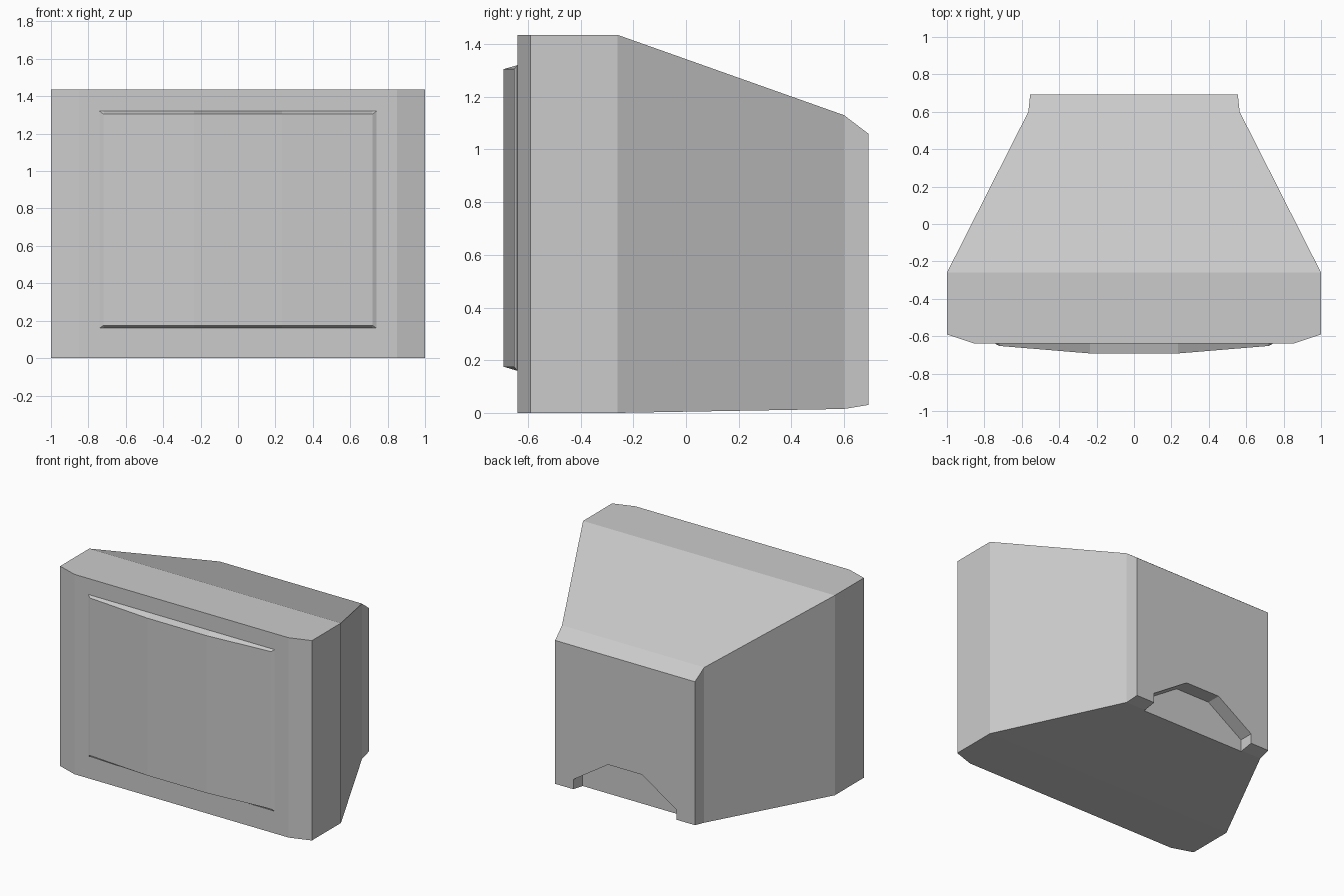
import bpy
import bmesh

cube = bpy.data.objects.get("Cube")
if cube:
    bpy.data.objects.remove(cube, do_unlink=True)

grey = bpy.data.materials.new("casing grey")
grey.use_nodes = True
GREY = (0.6, 0.6, 0.6, 1)
grey.diffuse_color = GREY
grey.node_tree.nodes["Principled BSDF"].inputs["Base Color"].default_value = GREY


def loft(name, rings):
    """Join rings of equal length into a closed, flat-shaded solid."""
    bm = bmesh.new()
    loops = [[bm.verts.new(p) for p in ring] for ring in rings]
    for a, b in zip(loops, loops[1:]):
        for i in range(len(a)):
            j = (i + 1) % len(a)
            bm.faces.new((a[i], a[j], b[j], b[i]))
    bm.faces.new(loops[0])
    bm.faces.new(loops[-1])
    bmesh.ops.recalc_face_normals(bm, faces=bm.faces)
    mesh = bpy.data.meshes.new(name)
    bm.to_mesh(mesh)
    bm.free()
    obj = bpy.data.objects.new(name, mesh)
    bpy.context.collection.objects.link(obj)
    mesh.materials.append(grey)
    return obj


def rectangle(y, half, low, high):
    return [(-half, y, low), (half, y, low), (half, y, high), (-half, y, high)]


# Casing: bevelled front, straight band, then a taper to the back panel
casing = loft("casing", [
    rectangle(-0.64, 0.85, 0, 1.435),
    rectangle(-0.59, 1.0, 0, 1.435),
    rectangle(-0.26, 1.0, 0, 1.435),
    rectangle(0.60, 0.565, 0.015, 1.13),
    rectangle(0.692, 0.555, 0.03, 1.06),
])

# Arched recess at the bottom of the back panel
arch = [(-0.41, -0.1), (-0.41, 0.10), (-0.135, 0.28),
        (0.135, 0.28), (0.41, 0.10), (0.41, -0.1)]
cutter = loft("recess_cutter", [[(x, y, z) for x, z in arch] for y in (0.59, 0.8)])
cutter.hide_render = True
cut = casing.modifiers.new("recess", "BOOLEAN")
cut.operation = "DIFFERENCE"
cut.solver = "EXACT"
cut.object = cutter
bpy.context.view_layer.objects.active = casing
bpy.ops.object.modifier_apply(modifier=cut.name)
bpy.data.objects.remove(cutter, do_unlink=True)

# Screen: three upright facets bulging forward, with a bevelled rim.
# Each ring is an upright slice (y back, y front, inset) across the width.
def slice_at(x, front, low, high):
    back = -0.63
    inset = 0.015 if front < -0.641 else 0
    return [(x, back, low), (x, -0.64, low), (x, front, low + inset),
            (x, front, high - inset), (x, -0.64, high), (x, back, high)]


profile = [(0.74, -0.641), (0.72, -0.652), (0.235, -0.692)]
stations = [(-x, y) for x, y in profile] + profile[::-1]
screen = loft("screen", [slice_at(x, y, 0.16, 1.32) for x, y in stations])
